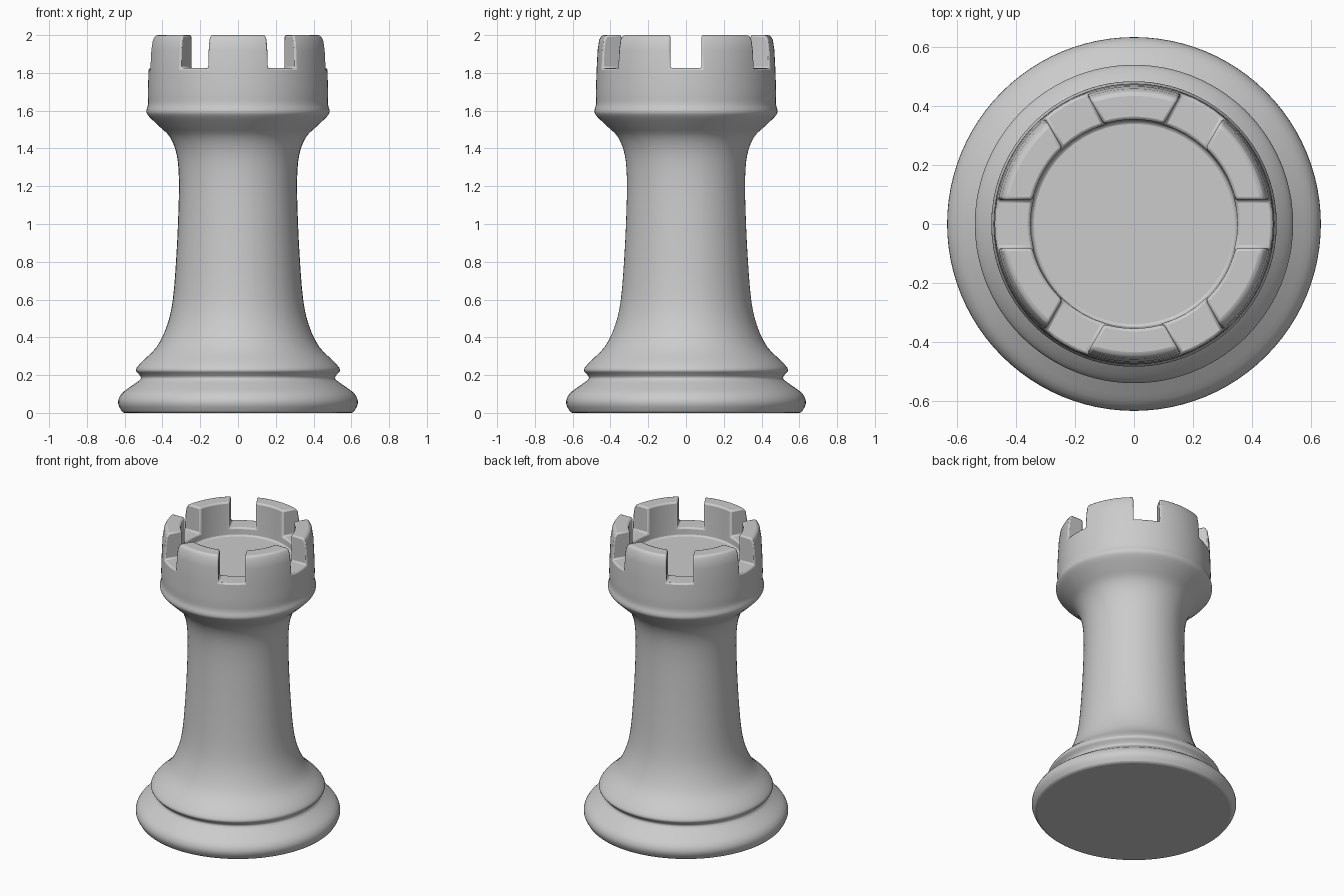
import bpy
import bmesh
import math
from mathutils import Vector

if "Cube" in bpy.data.objects:
    bpy.data.objects.remove(bpy.data.objects["Cube"], do_unlink=True)

SECTORS, NOTCH_COLS, MERLON_COLS = 6, 4, 12
COLS = NOTCH_COLS + MERLON_COLS
TOTAL = SECTORS * COLS
NOTCH_HALF = 0.082


def smooth_profile(points, steps=3):
    """Catmull-Rom curve through (radius, height) points."""
    pts = [Vector(p) for p in points]
    pts = [pts[0]] + pts + [pts[-1]]
    out = []
    for a, b, c, d in zip(pts, pts[1:], pts[2:], pts[3:]):
        for i in range(steps):
            t = i / steps
            out.append(0.5 * (2 * b + (c - a) * t + (2 * a - 5 * b + 4 * c - d) * t * t
                              + (3 * b - a - 3 * c + d) * t ** 3))
    return out + [pts[-1]]


def column_angle(i, r):
    """Column angles that keep the notch sides parallel at every radius."""
    sector, k = divmod(i, COLS)
    step = math.tau / SECTORS
    half = math.asin(NOTCH_HALF / r)
    if k <= NOTCH_COLS:
        a = -half + 2 * half * k / NOTCH_COLS
    else:
        a = half + (step - 2 * half) * (k - NOTCH_COLS) / MERLON_COLS
    return sector * step + a


bm = bmesh.new()


def ring(r, z):
    return [bm.verts.new((r * math.cos(column_angle(i, r)), r * math.sin(column_angle(i, r)), z))
            for i in range(TOTAL)]


def bridge(low, high, keep=lambda k: True):
    for i in range(TOTAL):
        j = (i + 1) % TOTAL
        if keep(i % COLS):
            bm.faces.new((low[i], low[j], high[j], high[i]))


def is_notch(k):
    return k < NOTCH_COLS


def is_merlon(k):
    return k >= NOTCH_COLS


# Foot, shaft and collar, turned up to the notch level
body = smooth_profile([
    (0.61, 0), (0.635, 0.05), (0.618, 0.1), (0.56, 0.145), (0.515, 0.18), (0.525, 0.205),
    (0.541, 0.228), (0.51, 0.27), (0.43, 0.35), (0.375, 0.465), (0.345, 0.6), (0.327, 0.82),
    (0.316, 1.05), (0.313, 1.24), (0.325, 1.37), (0.36, 1.46), (0.415, 1.515), (0.472, 1.57),
    (0.485, 1.598), (0.476, 1.635), (0.477, 1.7), (0.473, 1.825)])
rings = [ring(p.x, p.y) for p in body]
for low, high in zip(rings, rings[1:]):
    bridge(low, high)
bm.faces.new(list(reversed(rings[0])))

# Six merlons, rising from the wall and returning down its inner side
crown = [rings[-1]] + [ring(r, z) for r, z in (
    (0.468, 1.92), (0.46, 1.975), (0.445, 2.0), (0.355, 2.0), (0.352, 1.825))]
for low, high in zip(crown, crown[1:]):
    bridge(low, high, is_merlon)
for s in range(SECTORS):
    for col in (s * COLS, s * COLS + NOTCH_COLS):
        bm.faces.new([loop[col] for loop in crown])

# Notch sills and the sunken floor
bridge(crown[0], crown[-1], is_notch)
floor_ring = ring(0.35, 1.77)
bridge(crown[-1], floor_ring)
bm.faces.new(floor_ring)

bmesh.ops.delete(bm, geom=[v for v in bm.verts if not v.link_faces], context='VERTS')
bmesh.ops.recalc_face_normals(bm, faces=bm.faces)

mesh = bpy.data.meshes.new("rook")
bm.to_mesh(mesh)
bm.free()
rook = bpy.data.objects.new("rook", mesh)
bpy.context.collection.objects.link(rook)

# Plain grey finish
grey = bpy.data.materials.new("light_grey")
grey.use_nodes = True
colour = (0.6, 0.6, 0.6, 1)
grey.diffuse_color = colour
grey.node_tree.nodes["Principled BSDF"].inputs["Base Color"].default_value = colour
mesh.materials.append(grey)

# Softened edges
bpy.ops.object.select_all(action='DESELECT')
rook.select_set(True)
bpy.context.view_layer.objects.active = rook
bpy.ops.object.shade_smooth_by_angle(angle=math.radians(40))
bevel = rook.modifiers.new("soft_edges", 'BEVEL')
bevel.width = 0.01
bevel.segments = 2
bevel.limit_method = 'ANGLE'
bevel.angle_limit = math.radians(50)
